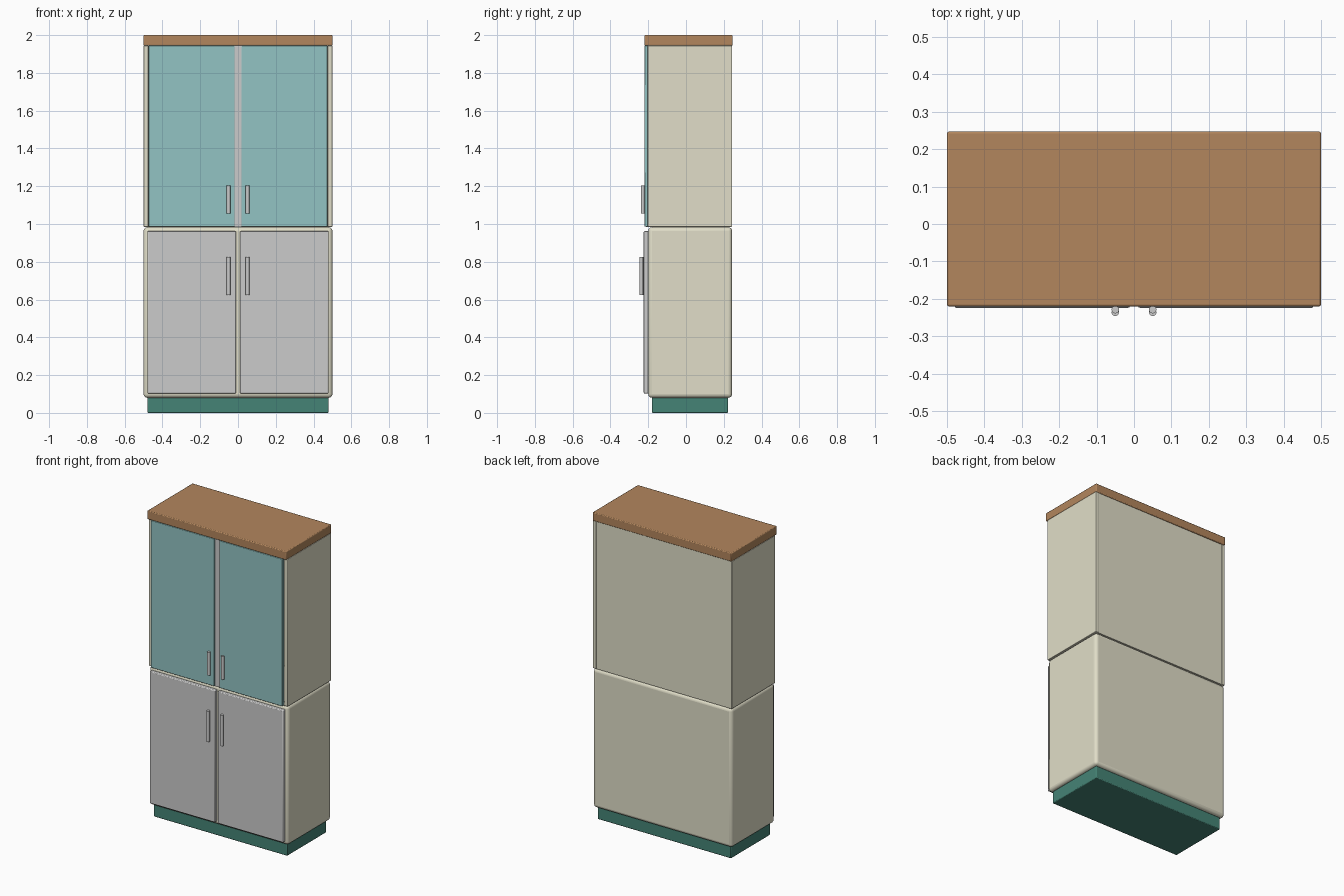
import bpy
import math

if "Cube" in bpy.data.objects:
    bpy.data.objects.remove(bpy.data.objects["Cube"])


def material(name, rgb):
    m = bpy.data.materials.new(name)
    m.diffuse_color = (*rgb, 1)
    m.use_nodes = True
    m.node_tree.nodes["Principled BSDF"].inputs["Base Color"].default_value = m.diffuse_color
    return m


CREAM = material("cream_paint", (0.75, 0.73, 0.58))
WOOD = material("brown_wood", (0.45, 0.24, 0.11))
TEAL = material("teal_plinth", (0.06, 0.23, 0.18))
GLASS = material("teal_glass", (0.29, 0.55, 0.55))


def finish(o, name, mat, bevel=0, segments=2):
    o.name = name
    if mat:
        o.data.materials.append(mat)
    if bevel:
        b = o.modifiers.new("bevel", 'BEVEL')
        b.width = bevel
        b.segments = segments
    bpy.ops.object.shade_smooth_by_angle(angle=math.radians(35))
    return o


def box(name, x, y, z, mat=None, bevel=0.003, segments=2):
    bpy.ops.mesh.primitive_cube_add(size=1, location=[sum(r) / 2 for r in (x, y, z)])
    o = bpy.context.object
    o.scale = [r[1] - r[0] for r in (x, y, z)]
    bpy.ops.object.transform_apply(location=False, rotation=False, scale=True)
    return finish(o, name, mat, bevel, segments)


def handle(name, x, y, z):
    bpy.ops.mesh.primitive_cylinder_add(vertices=16, radius=0.01, depth=z[1] - z[0],
                                        location=(x, y, sum(z) / 2))
    finish(bpy.context.object, name, None)


# Plinth, rounded lower body and wooden top
box("plinth", (-0.48, 0.48), (-0.18, 0.223), (0, 0.082), TEAL, 0.005)
box("lower_body", (-0.5, 0.5), (-0.2, 0.244), (0.08, 0.983), CREAM, 0.02, 4)
box("top_board", (-0.5, 0.5), (-0.22, 0.247), (1.944, 2.0), WOOD, 0.005)

# Upper cabinet shell
box("upper_back_panel", (-0.476, 0.476), (0.22, 0.241), (0.985, 1.945), CREAM, 0)
box("upper_floor", (-0.476, 0.476), (-0.2, 0.23), (0.983, 1.003), CREAM, 0)
box("centre_stile", (-0.022, 0.022), (-0.212, -0.195), (0.985, 1.945), None, 0)

# Paired side panels, doors and handles
for side, s in (("left", -1), ("right", 1)):
    def span(a, b):
        return tuple(sorted((s * a, s * b)))
    box(side + "_side_panel", span(0.475, 0.5), (-0.204, 0.244), (0.985, 1.945), CREAM)
    box(side + "_upper_door", span(0.018, 0.473), (-0.22, -0.2), (0.986, 1.944), GLASS)
    box(side + "_lower_door", span(0.011, 0.48), (-0.224, -0.198), (0.103, 0.962), None, 0.005)
    handle(side + "_upper_handle", s * 0.05, -0.229, (1.055, 1.205))
    handle(side + "_lower_handle", s * 0.05, -0.236, (0.625, 0.825))
